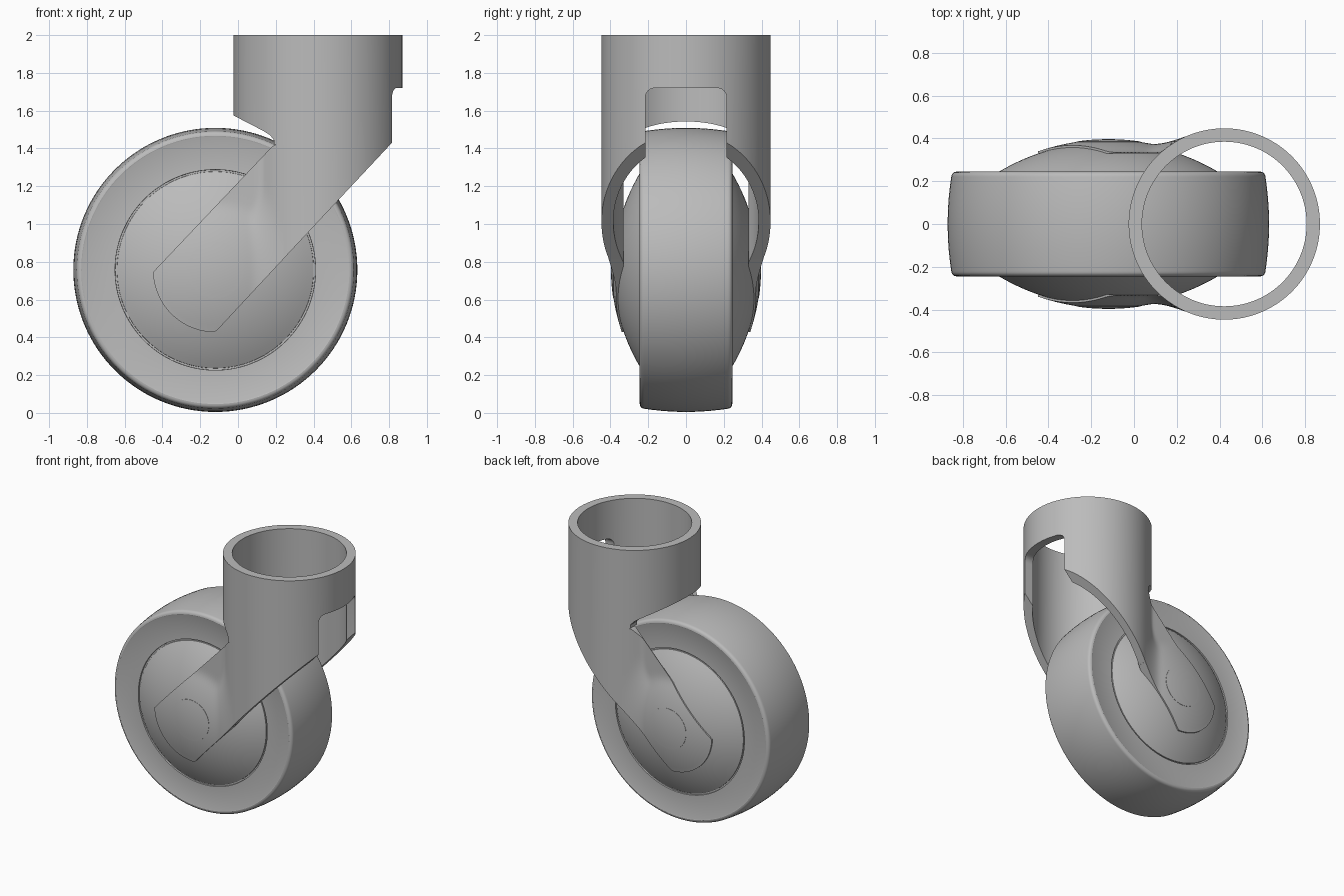
import bpy, bmesh
from math import sin, cos, pi, sqrt, radians
from mathutils import Matrix, Vector

if "Cube" in bpy.data.objects:
    bpy.data.objects.remove(bpy.data.objects["Cube"], do_unlink=True)

grey = bpy.data.materials.new("plain_grey")
grey.use_nodes = True
grey.diffuse_color = (0.5, 0.5, 0.5, 1)
grey.node_tree.nodes["Principled BSDF"].inputs["Base Color"].default_value = (0.5, 0.5, 0.5, 1)

HUB_X, HUB_Z = -0.12, 0.757
WHEEL_R, HUB_R = 0.752, 0.52
STEM_X, STEM_OUT, STEM_IN = 0.4225, 0.4475, 0.385
ARM_END, ARM_TOP = 0.24, 1.42


def make_object(name, bm):
    bmesh.ops.recalc_face_normals(bm, faces=bm.faces)
    mesh = bpy.data.meshes.new(name)
    bm.to_mesh(mesh)
    bm.free()
    mesh.materials.append(grey)
    ob = bpy.data.objects.new(name, mesh)
    bpy.context.collection.objects.link(ob)
    return ob


def activate(ob):
    bpy.ops.object.select_all(action="DESELECT")
    ob.select_set(True)
    bpy.context.view_layer.objects.active = ob


def smooth(ob):
    activate(ob)
    bpy.ops.object.shade_smooth_by_angle(angle=radians(30))


def lathe(name, profile, matrix, closed=False, steps=128):
    """Spin (radius, height) points about local z."""
    bm = bmesh.new()
    verts = [bm.verts.new((r, 0, h)) for r, h in profile]
    pairs = list(zip(verts, verts[1:])) + ([(verts[-1], verts[0])] if closed else [])
    edges = [bm.edges.new(p) for p in pairs]
    bmesh.ops.spin(bm, geom=verts + edges, axis=(0, 0, 1), cent=(0, 0, 0),
                   angle=2 * pi, steps=steps, use_merge=True)
    bmesh.ops.remove_doubles(bm, verts=bm.verts, dist=0.0003)
    bm.transform(matrix)
    return make_object(name, bm)


def prism(name, points, direction):
    """Extrude a closed outline of 3D points."""
    bm = bmesh.new()
    face = bm.faces.new([bm.verts.new(p) for p in points])
    new = bmesh.ops.extrude_face_region(bm, geom=[face])["geom"]
    bmesh.ops.translate(bm, vec=direction, verts=[v for v in new if isinstance(v, bmesh.types.BMVert)])
    return make_object(name, bm)


def cut(ob, cutter):
    mod = ob.modifiers.new("cut", "BOOLEAN")
    mod.operation, mod.solver, mod.object = "DIFFERENCE", "EXACT", cutter
    activate(ob)
    bpy.ops.object.modifier_apply(modifier=mod.name)
    bpy.data.objects.remove(cutter, do_unlink=True)


def dome(r, apex=0.385):
    """Height of the spherical hub cap at radius r."""
    sag = 0.145
    ball = (HUB_R ** 2 + sag ** 2) / (2 * sag)
    return apex - ball + sqrt(max(0, ball ** 2 - r ** 2))


def smooth_max(a, b, k):
    h = max(k - abs(a - b), 0)
    return max(a, b) + h * h / (4 * k)


# Wheel: crowned tread, rounded shoulders, side groove and domed hub
axle = Matrix.Translation((HUB_X, 0, HUB_Z)) @ Matrix.Rotation(pi / 2, 4, "X")
half = [(HUB_R * i / 16, dome(HUB_R * i / 16)) for i in range(17)]
half += [(0.521, 0.232), (0.53, 0.232), (0.531, 0.243), (0.705, 0.243), (0.71, 0.245)]
half += [(0.71 + 0.025 * sin(a * pi / 10), 0.22 + 0.025 * cos(a * pi / 10)) for a in range(1, 6)]
half += [(WHEEL_R - 0.017 * (y / 0.22) ** 2, y) for y in (0.18, 0.12, 0.06)]
profile = half + [(WHEEL_R, 0)] + [(r, -y) for r, y in reversed(half)]
smooth(lathe("wheel", profile, axle))

# Stem: open tube trimmed along the fork outline
tube = [(STEM_IN, 0.5), (STEM_OUT, 0.5), (STEM_OUT, 2), (STEM_IN, 2)]
stem = lathe("stem_tube", tube, Matrix.Translation((STEM_X, 0, 0)), closed=True)
trim = [(-0.5, 1.835), (-0.025, 1.575), (0.13, 1.495), (0.17, 1.47), (0.19, 1.445), (0.19, ARM_TOP),
        (ARM_END, ARM_TOP), (ARM_END, 0.815), (1, 1.628), (1, 0.2), (-0.5, 0.2)]
cut(stem, prism("trim_cutter", [(x, -1, z) for x, z in trim], Vector((0, 2, 0))))

# Rounded notch at the back of the stem
w, top, r = 0.215, 1.72, 0.05
arc = [(w - r + r * cos(a * pi / 12), top - r + r * sin(a * pi / 12)) for a in range(7)]
notch = [(w, 1)] + arc + [(-y, z) for y, z in reversed(arc)] + [(-w, 1)]
cut(stem, prism("notch_cutter", [(0.6, y, z) for y, z in notch], Vector((0.6, 0, 0))))
smooth(stem)


# Fork arms: sweep down from the stem and blend onto the hub cap
def arm_outer(x, z):
    cap = dome(sqrt((x - HUB_X) ** 2 + (z - HUB_Z) ** 2), 0.395)
    wall = sqrt(max(0, STEM_OUT ** 2 - (x - STEM_X) ** 2))
    return smooth_max(smooth_max(cap, wall, 0.1), 0.335, 0.01)


def arm_inner(x):
    return max(0.33, sqrt(max(0, STEM_IN ** 2 - (x - STEM_X) ** 2)))


def arm_low(x):
    if x < HUB_X:
        return HUB_Z - sqrt(0.33 ** 2 - (x - HUB_X) ** 2)
    return 0.427 + 1.075 * (x - HUB_X)


cols, rows = 48, 32
bm = bmesh.new()
rings = []
for i in range(cols + 1):
    x = -0.448 + (ARM_END + 0.448) * (i / cols) ** 1.4
    low, high = arm_low(x), min(ARM_TOP, 0.745 + 1.055 * (x + 0.45))
    zs = [low + (high - low) * j / rows for j in range(rows + 1)]
    ring = [(x, arm_outer(x, z), z) for z in zs] + [(x, arm_inner(x), z) for z in reversed(zs)]
    rings.append([bm.verts.new(p) for p in ring])
for a, b in zip(rings, rings[1:]):
    for k in range(len(a)):
        n = (k + 1) % len(a)
        bm.faces.new((a[k], a[n], b[n], b[k]))
bm.faces.new(rings[0])
bm.faces.new(rings[-1])
arms = make_object("fork_arms", bm)
mirror = arms.modifiers.new("mirror", "MIRROR")
mirror.use_axis = (False, True, False)
mirror.use_mirror_merge = False
activate(arms)
bpy.ops.object.modifier_apply(modifier=mirror.name)
smooth(arms)

# Axle ends: thin discs flush with the arms
for side, name in ((1, "front_axle_end"), (-1, "back_axle_end")):
    disc = [(0.15 * i / 6, side * (dome(0.15 * i / 6, 0.395) + 0.002)) for i in range(7)]
    disc.append((0.15, side * 0.37))
    smooth(lathe(name, disc, axle, steps=64))
